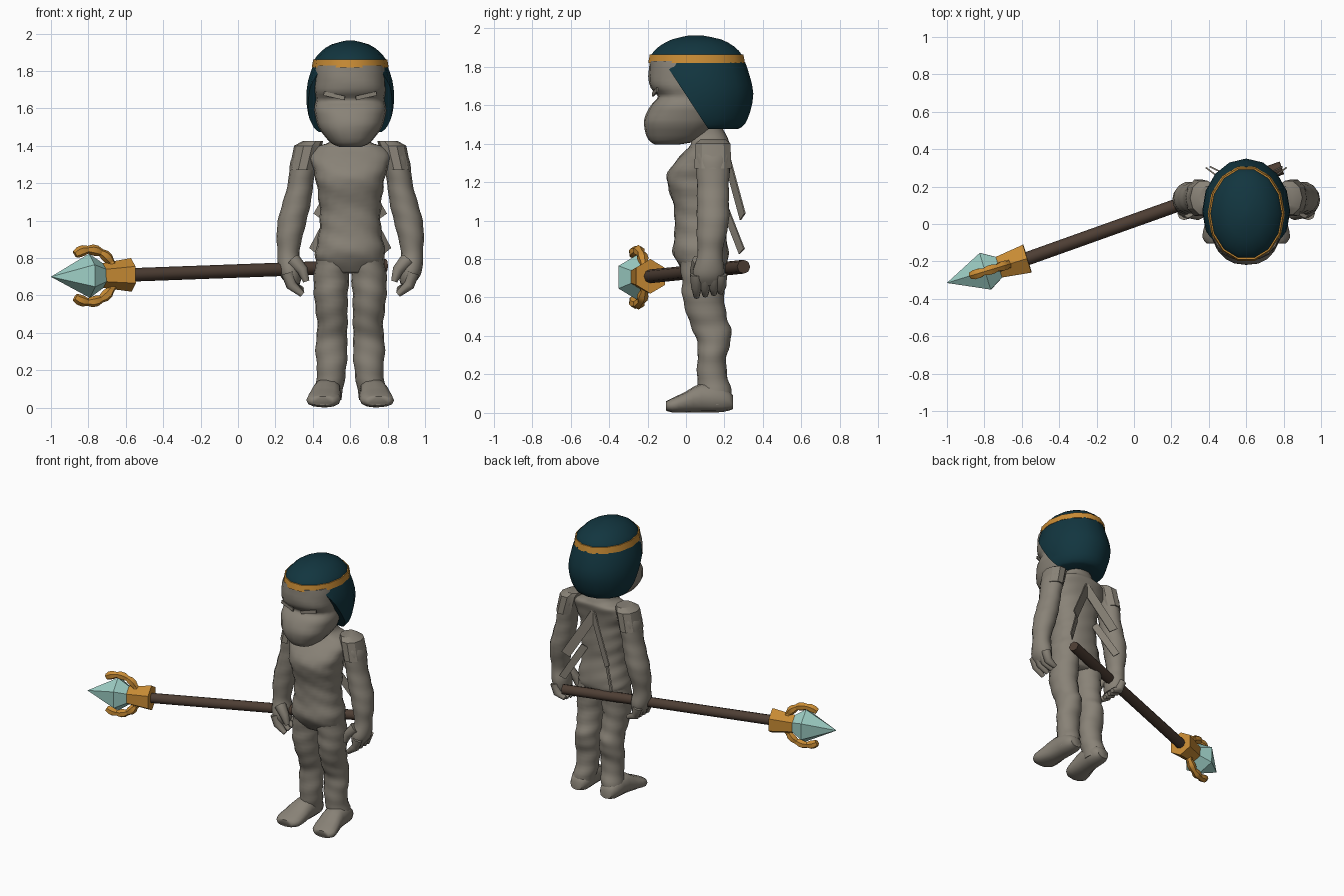
import bpy, bmesh, math
from mathutils import Vector

old = bpy.data.objects.get("Cube")
if old:
    bpy.data.objects.remove(old, do_unlink=True)


def material(name, r, g, b):
    mat = bpy.data.materials.new(name)
    mat.use_nodes = True
    mat.diffuse_color = (r, g, b, 1)
    shader = mat.node_tree.nodes["Principled BSDF"]
    shader.inputs["Base Color"].default_value = (r, g, b, 1)
    shader.inputs["Roughness"].default_value = 0.9
    return mat


WRAP = material("grey bandage", .25, .225, .185)
TEAL = material("dark teal", .006, .036, .05)
GOLD = material("gold", .58, .26, .035)
WOOD = material("dark wood", .075, .048, .034)
CRYSTAL = material("pale crystal", .34, .62, .56)
MID = .6      # x of the figure's centre line


def finish(name, bm, mat, smooth_angle=0):
    bmesh.ops.recalc_face_normals(bm, faces=bm.faces[:])
    mesh = bpy.data.meshes.new(name)
    bm.to_mesh(mesh)
    bm.free()
    mesh.materials.append(mat)
    if smooth_angle:
        mesh.shade_smooth()
        mesh.set_sharp_from_angle(angle=math.radians(smooth_angle))
    obj = bpy.data.objects.new(name, mesh)
    bpy.context.collection.objects.link(obj)
    return obj


def skin(rings):
    """Bridge equal rings of points into a closed mesh."""
    bm = bmesh.new()
    loops = [[bm.verts.new(p) for p in ring] for ring in rings]
    n = len(loops[0])
    for low, high in zip(loops, loops[1:]):
        for i in range(n):
            j = (i + 1) % n
            bm.faces.new((low[i], low[j], high[j], high[i]))
    bm.faces.new(loops[0])
    bm.faces.new(loops[-1])
    return bm


def refine(rows, steps):
    """Catmull-Rom interpolation between section rows."""
    out = []
    for i in range(len(rows) - 1):
        quad = [rows[max(i - 1, 0)], rows[i], rows[i + 1], rows[min(i + 2, len(rows) - 1)]]
        for s in range(steps):
            t = s / steps
            out.append([b + t / 2 * (c - a + t * (2*a - 5*b + 4*c - d + t * (3*(b - c) + d - a)))
                        for a, b, c, d in zip(*quad)])
    return out + [rows[-1]]


def loft(rows, sides=14, steps=3, ridge=0, tilt=0, box=1, upright=True):
    """Rows are x, y, z, half width, half depth; ridge adds tilted wrapping bumps."""
    rings = []
    for x, y, z, a, b in refine(rows, steps):
        ring = []
        for k in range(sides):
            t = math.tau * k / sides
            c, s = (math.copysign(abs(f) ** box, f) for f in (math.cos(t), math.sin(t)))
            grow = 1 + ridge * math.sin(62 * (z + tilt * a * c))
            u, v = a * c * grow, b * s * grow
            ring.append((x + u, y + v, z) if upright else (x + u, y, z + v))
        rings.append(ring)
    return skin(rings)


def tube(points, radii, sides=6, side=(0, 1, 0)):
    """Round section swept along a path."""
    points = [Vector(p) for p in points]
    rings = []
    for i, p in enumerate(points):
        d = (points[min(i + 1, len(points) - 1)] - points[max(i - 1, 0)]).normalized()
        u = Vector(side)
        u = (u - u.dot(d) * d).normalized()
        v = d.cross(u)
        rings.append([p + radii[i] * (u * math.sin(math.tau * k / sides)
                                      + v * math.cos(math.tau * k / sides)) for k in range(sides)])
    return skin(rings)


def ribbon(name, start, end, width):
    """Thin flat strip of loose cloth."""
    start, end = Vector(start), Vector(end)
    d = end - start
    bm = bmesh.new()
    bmesh.ops.create_cube(bm, size=1)
    bmesh.ops.scale(bm, vec=(width, .008, d.length), verts=bm.verts)
    obj = finish(name, bm, WRAP)
    obj.rotation_euler = d.to_track_quat('Z', 'X').to_euler()
    obj.location = (start + end) / 2


def centred(rows):
    return [(MID, y, z, a, b) for z, y, a, b in rows]


def sided(rows, s):
    return [(MID + s * x, y, z, a, b) for x, y, z, a, b in rows]


# Torso, neck and head
torso = centred([(.72, .09, .13, .09), (.78, .085, .18, .13), (.84, .075, .185, .145),
                 (.92, .075, .17, .135), (1, .07, .162, .13), (1.08, .07, .165, .135),
                 (1.18, .055, .178, .15), (1.25, .055, .19, .15), (1.33, .09, .215, .125),
                 (1.39, .125, .19, .105), (1.42, .12, .11, .1), (1.48, .1, .09, .09)])
finish("torso", loft(torso, 20, 4, .02, .45, .85), WRAP, 60)
head = centred([(1.395, -.1, .06, .06), (1.42, -.06, .11, .135), (1.5, -.03, .17, .19),
                (1.57, -.01, .19, .19), (1.61, 0, .19, .175), (1.645, .01, .185, .155),
                (1.69, 0, .19, .185), (1.75, 0, .192, .195), (1.83, .03, .19, .22)])
finish("head", loft(head, 20, 3, .008, .3, .85), WRAP, 60)

# Helmet: dome, gold band and a back shell cut along the cheek line
dome = centred([(1.82, .055, .2, .25), (1.86, .055, .192, .243), (1.905, .055, .155, .2),
                (1.942, .055, .1, .13), (1.963, .05, .02, .03)])
finish("helmet_dome", loft(dome, 14, 2), TEAL, 50)
band = centred([(1.818, .055, .206, .258), (1.862, .055, .198, .25)])
finish("helmet_band", loft(band, 14, 1), GOLD, 50)
shell = loft(centred([(1.475, .08, .175, .19), (1.5, .075, .2, .23), (1.57, .07, .225, .265),
                      (1.66, .07, .235, .28), (1.75, .06, .225, .272), (1.825, .055, .2, .252)]), 16, 2)
bmesh.ops.bisect_plane(shell, geom=shell.verts[:] + shell.edges[:] + shell.faces[:],
                       plane_co=(0, -.11, 1.82), plane_no=(0, .32, .21), clear_inner=True)
bmesh.ops.holes_fill(shell, edges=[e for e in shell.edges if e.is_boundary])
finish("helmet_back", shell, TEAL, 50)

# Limbs, built once per side
LEG = [(.09, .085, .8, .09, .12), (.1, .09, .7, .095, .112), (.103, .09, .6, .09, .108),
       (.098, .11, .5, .084, .102), (.095, .135, .43, .08, .1), (.1, .145, .36, .083, .085),
       (.1, .135, .29, .085, .075), (.1, .135, .2, .077, .078), (.11, .15, .12, .076, .085),
       (.12, .16, .04, .07, .08)]
FOOT = [(.12, .245, .055, .045, .035), (.12, .19, .072, .072, .068), (.125, .08, .078, .076, .076),
        (.135, 0, .056, .086, .055), (.145, -.07, .04, .09, .038), (.15, -.105, .036, .06, .024)]
ARM = [(.2, .14, 1.41, .05, .06), (.23, .14, 1.37, .065, .09), (.25, .14, 1.3, .072, .092),
       (.265, .14, 1.2, .068, .085), (.285, .14, 1.1, .075, .085), (.31, .14, 1, .077, .085),
       (.326, .13, .9, .068, .075), (.33, .125, .83, .058, .065), (.325, .12, .76, .064, .08),
       (.315, .115, .7, .055, .08), (.305, .115, .66, .035, .06)]
CUFF = [(.2, .14, 1.425, .055, .065), (.226, .14, 1.4, .074, .095), (.256, .14, 1.27, .07, .102)]

for side, s in (("right", -1), ("left", 1)):
    finish(side + "_leg", loft(sided(LEG, s), 16, 4, .028, .3 * s), WRAP, 60)
    finish(side + "_foot", loft(sided(FOOT, s), 12, 2, upright=False, box=.85), WRAP, 60)
    finish(side + "_arm", loft(sided(ARM, s), 14, 4, .02, .4 * s), WRAP, 60)
    finish(side + "_shoulder_wrap", loft(sided(CUFF, s), 10, 1), WRAP, 30)
    for i, y in enumerate((.055, .1, .145, .18)):
        path = [(MID + s * x, y, z) for x, z in ((.335, .72), (.315, .655), (.255, .605 + .008 * i))]
        finish(f"{side}_finger_{i + 1}", tube(path, (.034, .029, .016), 8), WRAP, 60)
    thumb = [(MID + s * x, y, z) for x, y, z in ((.305, .07, .79), (.255, .05, .735), (.235, .05, .675))]
    finish(side + "_thumb", tube(thumb, (.04, .03, .017), 8), WRAP, 60)
    # Loose cloth crossing the back, and a heavy brow fold over each eye
    ribbon(side + "_back_ribbon", (MID - s * .03, .2, 1.37), (MID + s * .17, .295, 1.02), .065)
    ribbon(side + "_hip_ribbon", (MID + s * .08, .2, 1.07), (MID + s * .2, .29, .84), .05)
    ribbon(side + "_brow_fold", (MID + s * .03, -.172, 1.655), (MID + s * .14, -.15, 1.68), .022)

# Spear: shaft, socket, crystal point and curled guard
butt, neck, tip = Vector((.79, .3, .76)), Vector((-.57, -.185, .71)), Vector((-1, -.315, .7))
finish("spear_shaft", tube([butt, neck], (.036, .036), 8), WOOD, 50)
axis = (tip - neck).normalized()
finish("spear_socket", tube([neck, neck + axis * .16], (.09, .066)), GOLD)
stations = [tip - axis * d for d in (.33, .215, .001)]
finish("spear_crystal", tube(stations, (.04, .118, .001)), CRYSTAL)
centre = tip - axis * .215
level = Vector((axis.x, axis.y, 0)).normalized()
arc = []
for i in range(25):
    t = math.radians(-125 + 250 * i / 24)
    arc.append(centre + .14 * (Vector((0, 0, math.sin(t))) - level * math.cos(t)))
beads = [.029 if i % 3 else .021 for i in range(25)]
finish("spear_guard", tube(arc, beads, 6, level.cross((0, 0, 1))), GOLD, 30)
